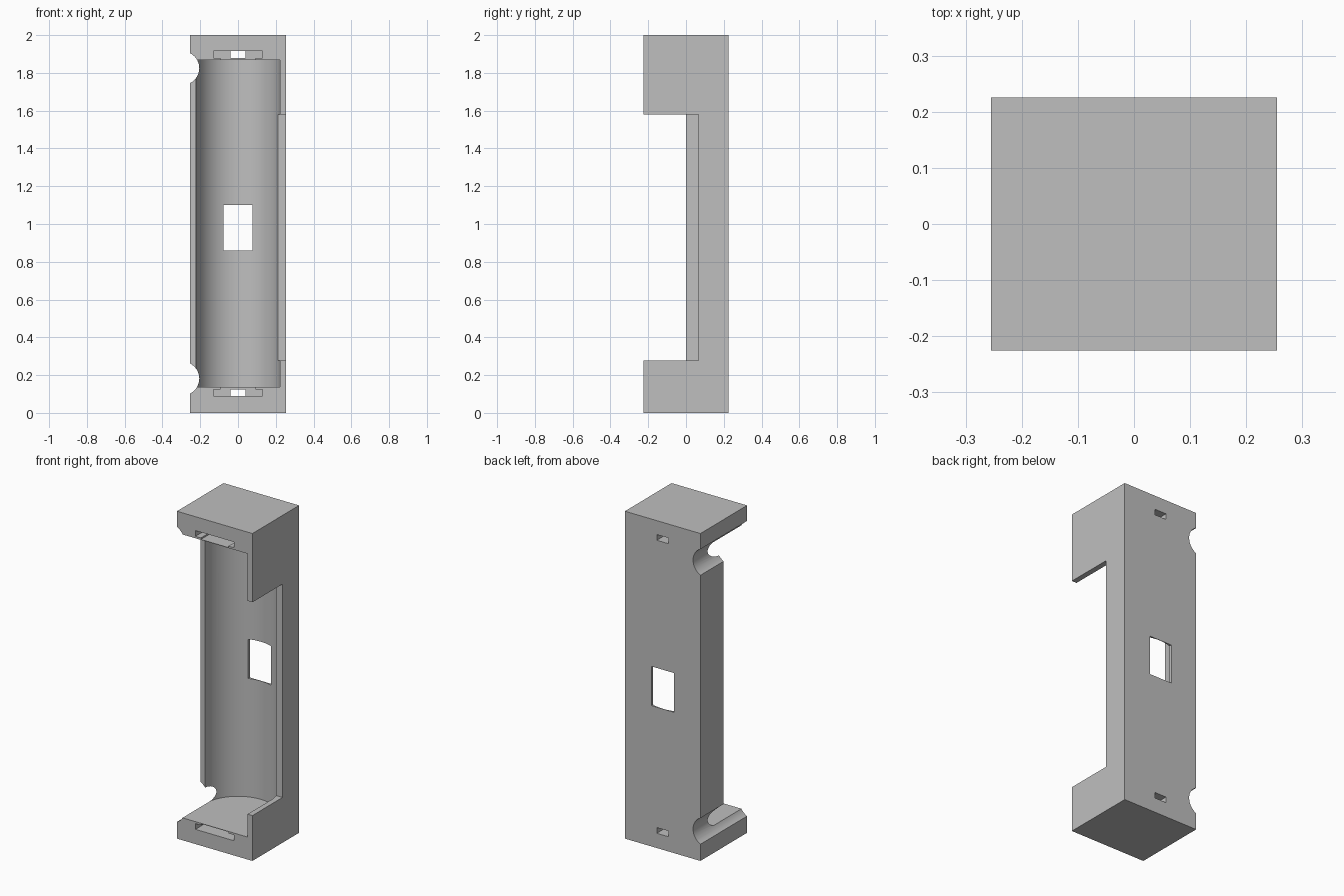
import bpy
import bmesh
import math
from mathutils import Vector

if "Cube" in bpy.data.objects:
    bpy.data.objects.remove(bpy.data.objects["Cube"], do_unlink=True)

W, D, H = 0.255, 0.225, 2.0      # half width, half depth, height
R = 0.222                        # cell cavity radius
Z0, Z1 = 0.137, 1.868            # cavity ends


def prism(name, points, direction):
    """Extrude a closed 3D outline along a direction."""
    bm = bmesh.new()
    face = bm.faces.new([bm.verts.new(p) for p in points])
    out = bmesh.ops.extrude_face_region(bm, geom=[face])
    verts = [g for g in out["geom"] if isinstance(g, bmesh.types.BMVert)]
    bmesh.ops.translate(bm, verts=verts, vec=Vector(direction))
    bmesh.ops.recalc_face_normals(bm, faces=bm.faces)
    mesh = bpy.data.meshes.new(name)
    bm.to_mesh(mesh)
    bm.free()
    obj = bpy.data.objects.new(name, mesh)
    bpy.context.collection.objects.link(obj)
    return obj


def box(name, x0, x1, y0, y1, z0, z1):
    return prism(name, [(x0, y0, z0), (x1, y0, z0), (x1, y1, z0), (x0, y1, z0)],
                 (0, 0, z1 - z0))


body = box("battery_holder_body", -W, W, -D, D, 0, H)

# Round-backed cavity, open to the front and over the low right wall
arc = [(R * math.cos(math.pi * i / 48), R * math.sin(math.pi * i / 48), Z0)
       for i in range(49)]
cutters = [prism("cavity_cutter",
                 [(-0.3, -0.3, Z0), (R, -0.3, Z0)] + arc + [(-0.3, 0, Z0)],
                 (0, 0, Z1 - Z0))]

# Side opening and rear window
cutters.append(box("side_opening_cutter", 0.1, 0.3, -0.3, 0.065, 0.277, 1.58))
cutters.append(box("window_cutter", -0.078, 0.076, 0.1, 0.3, 0.86, 1.10))

# Round wire grooves and contact slots at both ends
for end, zg, sign, zs in (("bottom", 0.182, 1, 0.09), ("top", 1.825, -1, 1.915)):
    ring = [(-0.294 + 0.089 * math.cos(math.tau * i / 40), -0.3,
             zg + 0.089 * math.sin(math.tau * i / 40)) for i in range(40)]
    cutters.append(prism(end + "_groove_cutter", ring, (0, 0.6, 0)))
    za, zb, zc = zs, zs + sign * 0.035, zs + sign * 0.044
    # T-shaped slot outline
    outline = [(-0.13, za), (0.13, za), (0.13, zb), (0.093, zb),
               (0.093, zc), (-0.093, zc), (-0.093, zb), (-0.13, zb)]
    cutters.append(prism(end + "_slot_cutter",
                         [(x, -0.3, z) for x, z in outline], (0, 0.45, 0)))
    cutters.append(box(end + "_wire_hole_cutter", -0.04, 0.04, 0.1, 0.3,
                       min(za, zb), max(za, zb)))

for cutter in cutters:
    cutter.hide_render = True
    mod = body.modifiers.new(cutter.name, "BOOLEAN")
    mod.operation = "DIFFERENCE"
    mod.solver = "EXACT"
    mod.object = cutter

# Bake the cuts, then drop the cutters
bpy.context.view_layer.update()
graph = bpy.context.evaluated_depsgraph_get()
cut_mesh = bpy.data.meshes.new_from_object(body.evaluated_get(graph))
body.modifiers.clear()
body.data = cut_mesh
for cutter in cutters:
    bpy.data.objects.remove(cutter, do_unlink=True)

# Single grey plastic
grey = bpy.data.materials.new("grey_plastic")
grey.use_nodes = True
colour = (0.52, 0.52, 0.52, 1)
grey.diffuse_color = colour
grey.node_tree.nodes["Principled BSDF"].inputs["Base Color"].default_value = colour
body.data.materials.clear()
body.data.materials.append(grey)

bpy.ops.object.select_all(action="DESELECT")
body.select_set(True)
bpy.context.view_layer.objects.active = body
bpy.ops.object.shade_smooth_by_angle(angle=math.radians(25))
